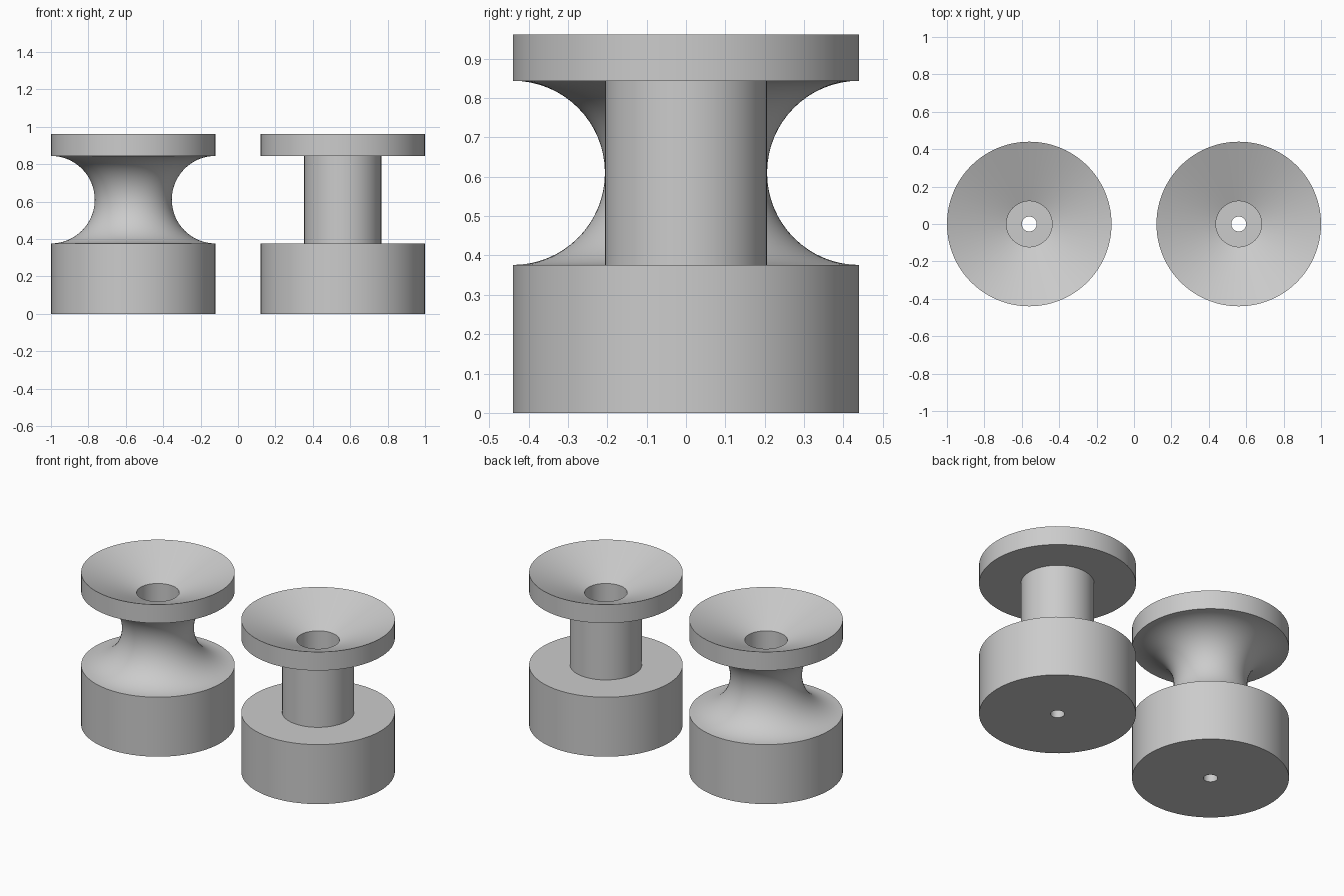
import bpy, bmesh, math

if "Cube" in bpy.data.objects:
    bpy.data.objects.remove(bpy.data.objects["Cube"])

SEGMENTS = 96
R_OUT, R_NECK, R_BORE, R_HOLE = 0.44, 0.206, 0.122, 0.04
Z_BASE, Z_FLANGE, Z_TOP = 0.376, 0.844, 0.962
Z_CONE, Z_FLOOR = 0.833, 0.20


def lathe(name, profile, x):
    """Revolve a closed (radius, height) profile around a vertical axis at x."""
    bm = bmesh.new()
    rings = []
    for r, z in profile:
        angles = [2 * math.pi * i / SEGMENTS for i in range(SEGMENTS)]
        rings.append([bm.verts.new((r * math.cos(a), r * math.sin(a), z)) for a in angles])
    for k, low in enumerate(rings):
        high = rings[(k + 1) % len(rings)]
        for i in range(SEGMENTS):
            j = (i + 1) % SEGMENTS
            bm.faces.new((low[i], low[j], high[j], high[i]))
    bmesh.ops.recalc_face_normals(bm, faces=bm.faces)
    mesh = bpy.data.meshes.new(name)
    bm.to_mesh(mesh)
    bm.free()
    obj = bpy.data.objects.new(name, mesh)
    obj.location.x = x
    bpy.context.collection.objects.link(obj)
    bpy.ops.object.select_all(action='DESELECT')
    obj.select_set(True)
    bpy.context.view_layer.objects.active = obj
    bpy.ops.object.shade_smooth_by_angle(angle=math.radians(20))


def spool(name, neck, x):
    """Thick base, given neck, flange with a funnel, stepped screw bore."""
    base = [(R_HOLE, 0), (R_OUT, 0), (R_OUT, Z_BASE)]
    flange = [(R_OUT, Z_FLANGE), (R_OUT, Z_TOP)]
    bore = [(R_BORE, Z_CONE), (R_BORE, Z_FLOOR), (R_HOLE, Z_FLOOR)]
    lathe(name, base + neck + flange + bore, x)


# Left: neck scooped out by a half circle
mid, rad = (Z_BASE + Z_FLANGE) / 2, (Z_FLANGE - Z_BASE) / 2
steps = 32
scoop = [(R_OUT - rad * math.sin(math.pi * i / steps),
          mid - rad * math.cos(math.pi * i / steps)) for i in range(1, steps)]
spool("curved_neck_spool", scoop, -0.56)

# Right: straight cylindrical neck
spool("straight_neck_spool", [(R_NECK, Z_BASE), (R_NECK, Z_FLANGE)], 0.56)
